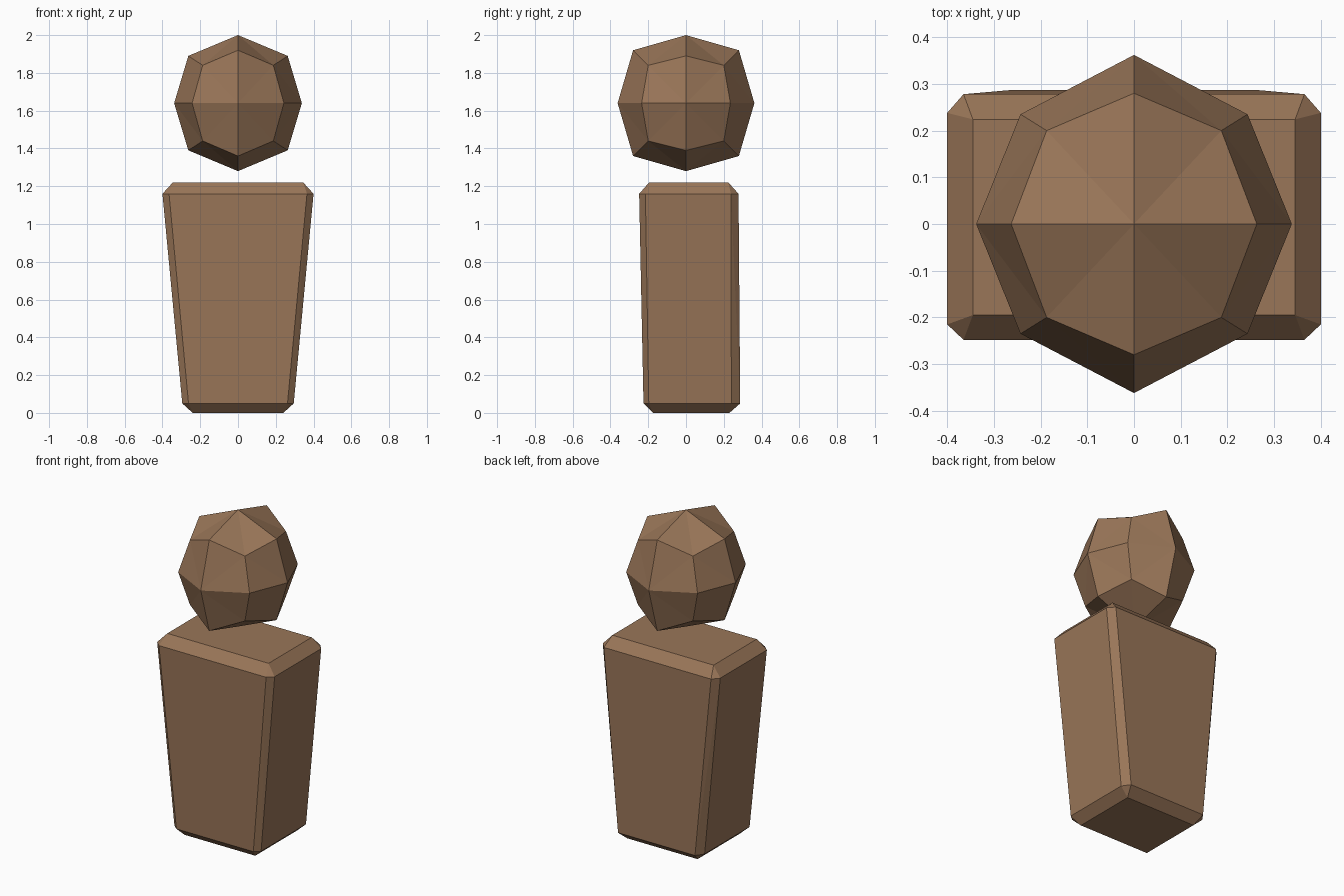
import bpy, bmesh
from itertools import permutations, product

if "Cube" in bpy.data.objects:
    bpy.data.objects.remove(bpy.data.objects["Cube"])

brown = bpy.data.materials.new("warm brown")
brown.diffuse_color = (0.32, 0.18, 0.098, 1)
brown.use_nodes = True
brown.node_tree.nodes["Principled BSDF"].inputs["Base Color"].default_value = brown.diffuse_color


def finish(bm, name):
    bmesh.ops.recalc_face_normals(bm, faces=bm.faces)
    mesh = bpy.data.meshes.new(name)
    bm.to_mesh(mesh)
    bm.free()
    mesh.materials.append(brown)
    obj = bpy.data.objects.new(name, mesh)
    bpy.context.collection.objects.link(obj)
    return obj


# Torso: tapered box, chamfered on every edge
def rect(hx, y0, y1, z):
    return [(s * hx, y, z) for s in (-1, 1) for y in (y0, y1)]


def chamfered_ring(hx, y0, y1, z, cx, cy0, cy1):
    return rect(cx, y0, y1, z) + rect(hx, cy0, cy1, z)


def faces_between(bm, lower, upper):
    n = len(lower)
    for i in range(n):
        j = (i + 1) % n
        bm.faces.new((lower[i], lower[j], upper[j], upper[i]))


bm = bmesh.new()
points = (rect(0.24, -0.175, 0.23, 0)
          + chamfered_ring(0.295, -0.225, 0.287, 0.05, 0.262, -0.197, 0.24)
          + chamfered_ring(0.40, -0.248, 0.278, 1.16, 0.365, -0.215, 0.238)
          + rect(0.345, -0.195, 0.224, 1.22))
for p in points:
    bm.verts.new(p)
bmesh.ops.convex_hull(bm, input=bm.verts)
bmesh.ops.dissolve_limit(bm, angle_limit=0.05, verts=bm.verts, edges=bm.edges)
finish(bm, "torso")

# Head: cube split into four per side and rounded, with spokes to each corner
EXTENT = (0.338, 0.362, 0.36)
EDGE = {(0, 1): (0.243, 0.235, 0), (0, 2): (0.263, 0, 0.25), (1, 2): (0, 0.28, 0.28)}
CORNER = (0.187, 0.20, 0.20)
CENTRE_Z = 1.64

bm = bmesh.new()
cache = {}


def vert(x, y, z):
    key = (round(x, 4) + 0.0, round(y, 4) + 0.0, round(z, 4) + 0.0)
    if key not in cache:
        cache[key] = bm.verts.new((key[0], key[1], key[2] + CENTRE_Z))
    return cache[key]


for signs in product((-1, 1), repeat=3):
    for i, j, _ in permutations(range(3)):
        middle = [EXTENT[k] if k == i else 0 for k in range(3)]
        edge = EDGE[tuple(sorted((i, j)))]
        bm.faces.new([vert(*(s * c for s, c in zip(signs, p)))
                      for p in (middle, edge, CORNER)])
finish(bm, "head")
